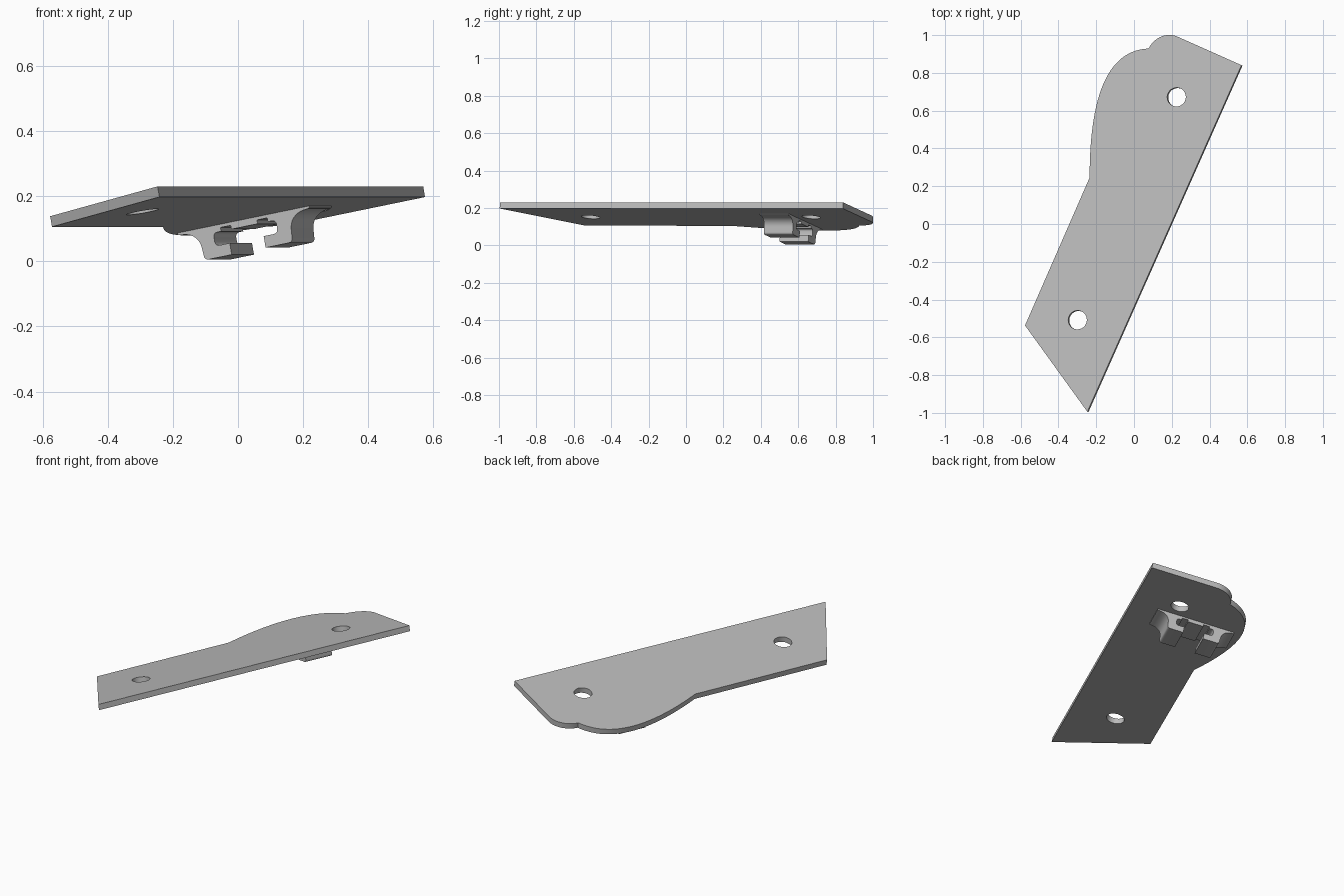
import bpy
import bmesh
from math import sin, cos, tau, radians
from mathutils import Matrix, Vector
from mathutils.geometry import interpolate_bezier

cube = bpy.data.objects.get("Cube")
if cube:
    bpy.data.objects.remove(cube, do_unlink=True)

grey = bpy.data.materials.new("plain_grey")
grey.use_nodes = True
tone = (0.5, 0.5, 0.5, 1)
grey.diffuse_color = tone
grey.node_tree.nodes["Principled BSDF"].inputs["Base Color"].default_value = tone

# Tilted frame: along the straight edge, across the plate, and out of its top
TILT = radians(10.65)
THICK = 0.033
corner = Vector((-0.247, -0.994, 0.23))
along = Vector((0.407, 0.913, 0)).normalized()
level = Vector((-along.y, along.x, 0))
across = level * cos(TILT) - Vector((0, 0, sin(TILT)))
normal = along.cross(across)


def frame(x_axis, y_axis, z_axis, origin):
    m = Matrix((x_axis, y_axis, z_axis)).transposed().to_4x4()
    m.translation = origin
    return m


def local(x, y):
    """Plan position to plate coordinates."""
    p = Vector((x, y, 0)) - Vector((corner.x, corner.y, 0))
    return p.dot(along), p.dot(level) / cos(TILT)


def bezier(p0, p1, p2, p3, n):
    pts = [Vector((*p, 0)) for p in (p0, p1, p2, p3)]
    return [(p.x, p.y) for p in interpolate_bezier(*pts, n)]


def circle(center, r, n=40):
    return [(center[0] + r * cos(tau * i / n), center[1] + r * sin(tau * i / n))
            for i in range(n)]


def extrude_outline(name, loops, depth, matrix):
    """Fill closed loops (inner ones become holes) and extrude symmetrically."""
    curve = bpy.data.curves.new(name, 'CURVE')
    curve.dimensions = '2D'
    curve.fill_mode = 'BOTH'
    curve.extrude = depth / 2
    for loop in loops:
        spline = curve.splines.new('POLY')
        spline.points.add(len(loop) - 1)
        for point, (x, y) in zip(spline.points, loop):
            point.co = (x, y, 0, 1)
        spline.use_cyclic_u = True
    temp = bpy.data.objects.new(name + "_outline", curve)
    mesh = bpy.data.meshes.new_from_object(temp)
    bpy.data.objects.remove(temp)
    bpy.data.curves.remove(curve)
    bm = bmesh.new()
    bm.from_mesh(mesh)
    bmesh.ops.remove_doubles(bm, verts=bm.verts, dist=0.0002)
    bmesh.ops.recalc_face_normals(bm, faces=bm.faces)
    bm.to_mesh(mesh)
    bm.free()
    mesh.materials.clear()
    mesh.materials.append(grey)
    obj = bpy.data.objects.new(name, mesh)
    bpy.context.collection.objects.link(obj)
    obj.matrix_world = matrix
    bpy.ops.object.select_all(action='DESELECT')
    obj.select_set(True)
    bpy.context.view_layer.objects.active = obj
    bpy.ops.object.shade_smooth_by_angle(angle=radians(30))
    return obj


# Plate: straight long edge, rounded ear, swelling side, two bolt holes
ear = bezier((0.23, 0.992), (0.17, 1.018), (0.105, 0.985), (0.077, 0.929), 14)
swell = bezier((0.077, 0.929), (-0.13, 0.92), (-0.235, 0.7), (-0.235, 0.246), 28)
plan = [(-0.247, -0.994), (0.569, 0.841)] + ear + swell[1:] + [(-0.577, -0.537)]
holes = [circle(local(x, y), 0.05) for x, y in ((0.225, 0.672), (-0.299, -0.508))]
extrude_outline("mounting_plate", [[local(*p) for p in plan]] + holes, THICK,
                frame(along, across, normal, corner - normal * THICK / 2))

# Clip: half profile from the flared foot round the hook to the grooved ceiling
half = [(0.225, 0.004), (0.225, -0.006)]
half += bezier((0.218, -0.008), (0.178, -0.008), (0.155, -0.03), (0.153, -0.06), 10)
half += bezier((0.151, -0.085), (0.151, -0.094), (0.146, -0.099), (0.137, -0.099), 6)
half += [(0.058, -0.099), (0.058, -0.063)]
half += bezier((0.092, -0.063), (0.102, -0.063), (0.107, -0.058), (0.107, -0.048), 6)
half += bezier((0.107, -0.036), (0.107, -0.027), (0.102, -0.022), (0.092, -0.022), 6)
half += [(0.08, -0.022), (0.08, -0.01), (0.045, -0.01), (0.045, -0.022)]
profile = half + [(-x, y) for x, y in reversed(half)]
CLIP_WIDTH = 0.168
clip_origin = (corner + along * (1.457 + CLIP_WIDTH / 2) + across * 0.374
               - normal * THICK)
extrude_outline("hook_clip", [profile], CLIP_WIDTH,
                frame(across, normal, along, clip_origin))
